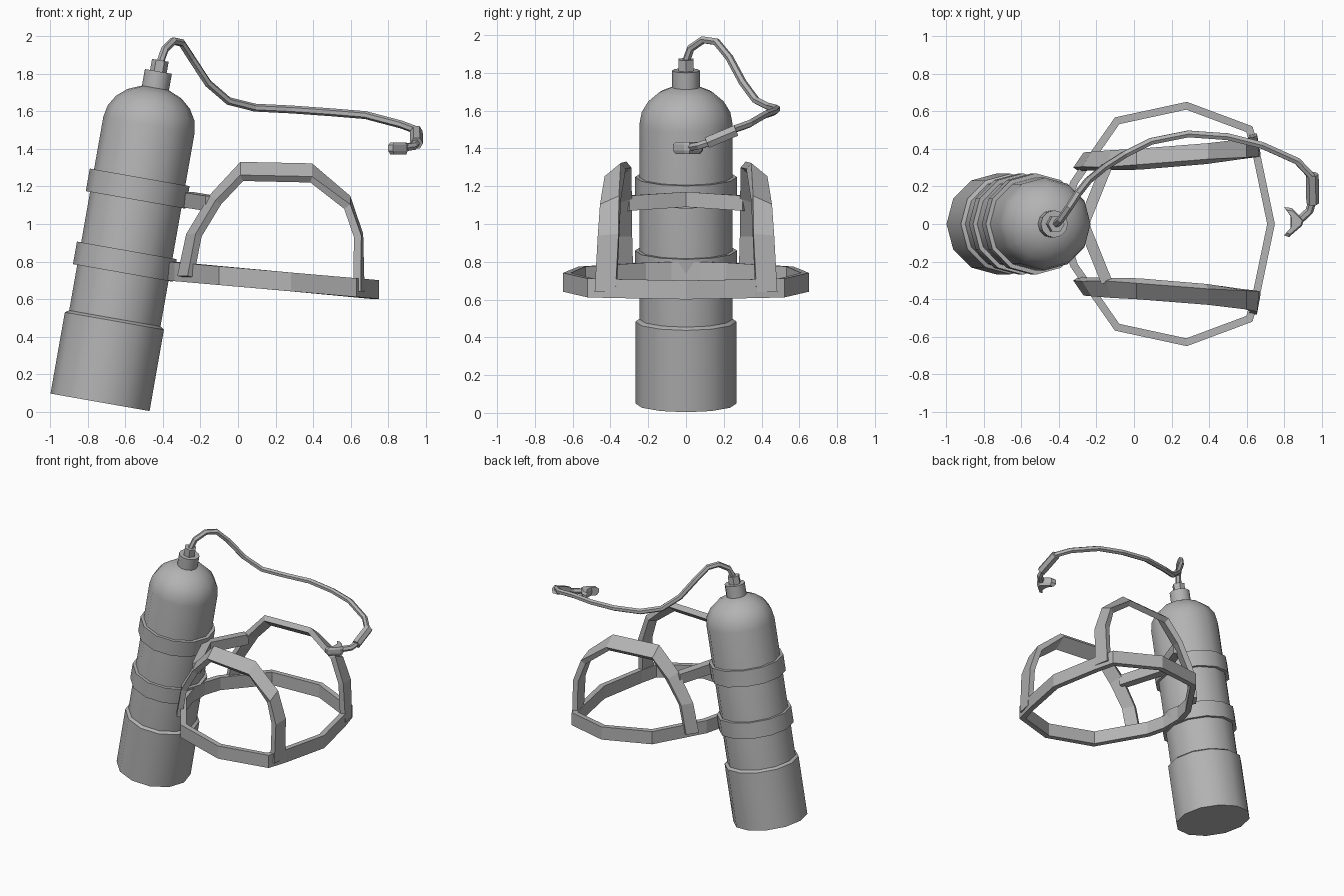
import bpy, bmesh, math
from mathutils import Vector, Matrix

cube = bpy.data.objects.get("Cube")
if cube:
    bpy.data.objects.remove(cube, do_unlink=True)

GREY = (0.45, 0.45, 0.45, 1)
mat = bpy.data.materials.new("plain grey")
mat.use_nodes = True
mat.diffuse_color = GREY
bsdf = next(n for n in mat.node_tree.nodes if n.type == 'BSDF_PRINCIPLED')
bsdf.inputs["Base Color"].default_value = GREY


def finish(name, bm, smooth=False):
    bmesh.ops.recalc_face_normals(bm, faces=bm.faces)
    me = bpy.data.meshes.new(name)
    bm.to_mesh(me)
    bm.free()
    me.materials.append(mat)
    ob = bpy.data.objects.new(name, me)
    bpy.context.collection.objects.link(ob)
    if smooth:
        bpy.ops.object.select_all(action='DESELECT')
        ob.select_set(True)
        bpy.context.view_layer.objects.active = ob
        bpy.ops.object.shade_smooth_by_angle(angle=math.radians(38))
    return ob


def skin(bm, rings, closed=False):
    """Bridge equal rings of points; cap the ends of an open run."""
    vs = [[bm.verts.new(p) for p in r] for r in rings]
    n = len(vs[0])
    for i in range(len(vs) if closed else len(vs) - 1):
        a, b = vs[i], vs[(i + 1) % len(vs)]
        for k in range(n):
            bm.faces.new((a[k], a[(k + 1) % n], b[(k + 1) % n], b[k]))
    if not closed:
        bm.faces.new(vs[0])
        bm.faces.new(vs[-1])


# The cylinder leans toward +x
TANK = Matrix.Translation((-0.735, 0, 0.05)) @ Matrix.Rotation(math.radians(10), 4, 'Y')


def lathe(name, profile, sides=12, smooth=True):
    bm = bmesh.new()
    skin(bm, [[TANK @ Vector((r * math.cos(a), r * math.sin(a), s))
               for a in [2 * math.pi * k / sides for k in range(sides)]]
              for r, s in profile])
    return finish(name, bm, smooth)


def strap(name, path, widths, thick, closed=False):
    """Flat bar along a path, with a width vector at every point."""
    pts = [Vector(p) for p in path]
    n, rings = len(pts), []
    for i, p in enumerate(pts):
        prev = pts[i - 1] if closed or i else None
        nxt = pts[(i + 1) % n] if closed or i < n - 1 else None
        d0 = (p - prev).normalized() if prev else (nxt - p).normalized()
        d1 = (nxt - p).normalized() if nxt else d0
        t = (d0 + d1).normalized()
        w = Vector(widths[i])
        h = t.cross(w).normalized() * thick / 2 / max(t.dot(d1), 0.5)
        w = w / 2
        rings.append([p + w + h, p - w + h, p - w - h, p + w - h])
    bm = bmesh.new()
    skin(bm, rings, closed)
    return finish(name, bm)


def tube(name, path, radius):
    cu = bpy.data.curves.new(name, 'CURVE')
    cu.dimensions = '3D'
    cu.bevel_depth = radius
    cu.bevel_resolution = 1
    cu.use_fill_caps = True
    sp = cu.splines.new('POLY')
    sp.points.add(len(path) - 1)
    for q, p in zip(sp.points, path):
        q.co = (*p, 1)
    cu.materials.append(mat)
    ob = bpy.data.objects.new(name, cu)
    bpy.context.collection.objects.link(ob)
    bpy.ops.object.select_all(action='DESELECT')
    ob.select_set(True)
    bpy.context.view_layer.objects.active = ob
    bpy.ops.object.convert(target='MESH')
    bpy.ops.object.shade_flat()


# Cylinder with domed shoulder, boot, bands, neck and valve nut
dome = [(0.247 * math.cos(a), 1.50 + 0.21 * math.sin(a))
        for a in [math.radians(d) for d in (0, 18, 36, 54, 73)]]
lathe("tank_body", [(0.247, 0.40)] + dome)
lathe("tank_boot", [(0.268, 0.0), (0.268, 0.44), (0.245, 0.455)])
for name, s in (("lower_band", 0.70), ("upper_band", 1.095)):
    lathe(name, [(0.24, s), (0.27, s), (0.27, s + 0.122), (0.24, s + 0.122)])
lathe("tank_neck", [(0.073, 1.67), (0.073, 1.79)])
lathe("valve_nut", [(0.045, 1.78), (0.045, 1.85)], 6, False)

# Base ring, sloping down away from the cylinder
half = [(0.73, 0), (0.655, 0.36), (0.615, 0.505), (0.28, 0.63), (-0.09, 0.55),
        (-0.32, 0.22), (-0.36, 0.08)]
loop = half + [(x, -y) for x, y in half[:0:-1]]
strap("base_ring", [(x, y, 0.75 - 0.09 * (x + 0.37)) for x, y in loop],
      [(0, 0, 0.1)] * len(loop), 0.04, True)

# Pair of side arches
arch = [(-0.28, 0.33, 0.72), (-0.235, 0.335, 0.94), (-0.12, 0.34, 1.13), (0.02, 0.345, 1.28),
        (0.39, 0.375, 1.272), (0.582, 0.40, 1.115), (0.642, 0.41, 0.94), (0.645, 0.425, 0.64)]
arch_w = [(0.055, 0.08, 0), (0.05, 0.08, 0), (0.03, 0.09, -0.03), (0, 0.085, -0.07),
          (0, 0.085, -0.07), (0, 0.10, -0.045), (-0.01, 0.11, -0.01), (-0.02, 0.11, 0)]
for side, m in (("left", 1), ("right", -1)):
    strap("arch_" + side, [(x, y * m, z) for x, y, z in arch],
          [(x, y * m, z) for x, y, z in arch_w], 0.04)

# Cross bar holding the arches to the upper band
strap("cross_bar", [(-0.145, 0.31, 1.11), (-0.27, 0, 1.13), (-0.145, -0.31, 1.11)],
      [(0, 0, 0.08)] * 3, 0.06)

# Hose, grip and mouthpiece
tube("hose", [(-0.415, 0, 1.86), (-0.39, 0.025, 1.93), (-0.345, 0.09, 1.975),
              (-0.30, 0.16, 1.965), (-0.245, 0.23, 1.88), (-0.16, 0.30, 1.75),
              (-0.05, 0.37, 1.655), (0.09, 0.44, 1.62), (0.29, 0.48, 1.61),
              (0.50, 0.465, 1.595), (0.68, 0.42, 1.58), (0.87, 0.335, 1.53),
              (0.95, 0.25, 1.50)], 0.021)
tube("hose_grip", [(0.95, 0.265, 1.495), (0.952, 0.11, 1.43)], 0.034)
tube("mouth_stem", [(0.952, 0.13, 1.435), (0.935, 0.07, 1.415), (0.87, 0.01, 1.405)], 0.022)
outline = [(0.80, 0.09), (0.84, 0.085), (0.905, 0.02), (0.895, -0.01), (0.825, -0.07),
           (0.80, -0.06), (0.835, -0.02), (0.835, 0.04)]
bm = bmesh.new()
skin(bm, [[(0.86 + (x - 0.86) * k, 0.01 + (y - 0.01) * k, z) for x, y in outline]
          for k, z in ((0.8, 1.37), (1, 1.39), (1, 1.42), (0.8, 1.435))])
finish("mouthpiece", bm)
